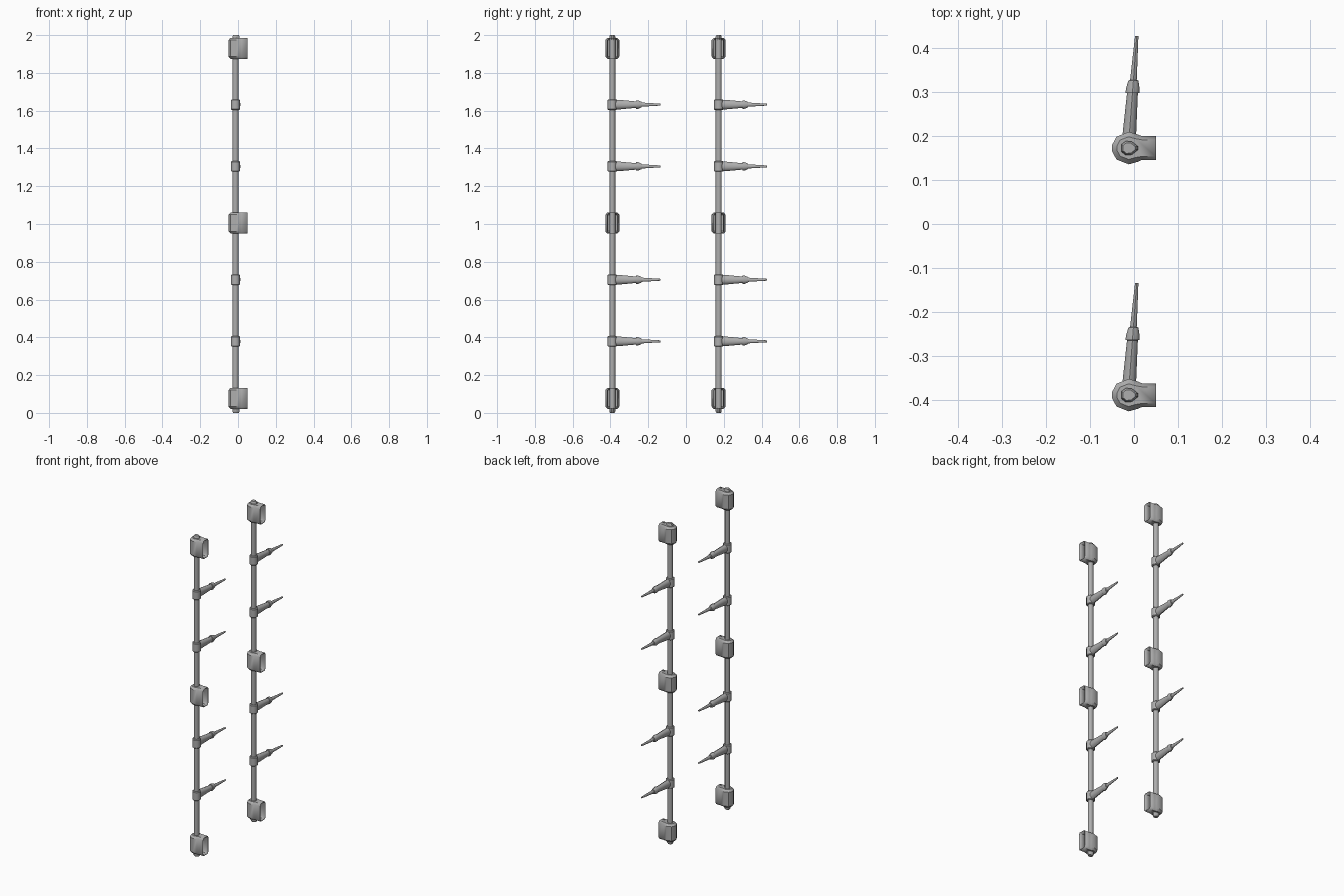
import bpy, bmesh, math
from mathutils import Vector

if "Cube" in bpy.data.objects:
    bpy.data.objects.remove(bpy.data.objects["Cube"])

metal = bpy.data.materials.new("grey metal")
metal.use_nodes = True
GREY = (0.42, 0.42, 0.42, 1)
metal.diffuse_color = GREY
metal.node_tree.nodes["Principled BSDF"].inputs["Base Color"].default_value = GREY

POLE_X = -0.013
POLE_YS = {"front": -0.39, "back": 0.173}


def loft(name, rings, smooth=40, open_side=False):
    """Skin a list of point rings, capping both ends."""
    bm = bmesh.new()
    loops = [[bm.verts.new(p) for p in ring] for ring in rings]
    n = len(loops[0])
    for a, b in zip(loops, loops[1:]):
        for i in range(n):
            j = (i + 1) % n
            # the last span of an open shell is its mouth
            if open_side and i == n - 1:
                continue
            bm.faces.new((a[i], a[j], b[j], b[i]))
    bm.faces.new(loops[0][::-1])
    bm.faces.new(loops[-1])
    bmesh.ops.recalc_face_normals(bm, faces=bm.faces)
    mesh = bpy.data.meshes.new(name)
    bm.to_mesh(mesh)
    bm.free()
    mesh.materials.append(metal)
    obj = bpy.data.objects.new(name, mesh)
    bpy.context.collection.objects.link(obj)
    bpy.ops.object.select_all(action="DESELECT")
    obj.select_set(True)
    bpy.context.view_layer.objects.active = obj
    bpy.ops.object.shade_smooth_by_angle(angle=math.radians(smooth))
    return obj


def circle(n, start=0.5):
    return [(math.cos(math.tau * (i + start) / n), math.sin(math.tau * (i + start) / n)) for i in range(n)]


def upright(name, y, sections, n=10):
    """Vertical turned part from (z, radius) sections."""
    return loft(name, [[(POLE_X + r * c, y + r * s, z) for c, s in circle(n)] for z, r in sections])


def peg(name, y, z):
    """Leaning, stepped peg from (distance, half width, half height) sections."""
    sections = [(0.0, 0.017, 0.027), (0.04, 0.016, 0.025), (0.125, 0.013, 0.017),
                (0.126, 0.017, 0.022), (0.137, 0.016, 0.022), (0.154, 0.012, 0.015),
                (0.155, 0.008, 0.011), (0.256, 0.004, 0.005)]
    rings = [[(POLE_X + 0.075 * d + w * c, y + d, z + h * s) for c, s in circle(10)]
             for d, w, h in sections]
    return loft(name, rings)


# Plan of the hollow bracket: round back, narrower mouth towards +x
HALF_PLAN = [(0.063, 0.027), (0.031, 0.027), (0.022, 0.031), (0.001, 0.037), (-0.027, 0.026), (-0.037, 0.007)]
PLAN = HALF_PLAN + [(x, -y) for x, y in reversed(HALF_PLAN)]


def bracket(name, y, z):
    half = 0.056
    rings = []
    for dz, inset in ((-half, 0.7), (0.012 - half, 1), (half - 0.012, 1), (half, 0.7)):
        rings.append([(POLE_X + px * (inset if px < 0.03 else 1), y + py * inset, z + dz) for px, py in PLAN])
    obj = loft(name, rings, open_side=True)
    wall = obj.modifiers.new("wall", "SOLIDIFY")
    wall.thickness = 0.003
    return obj


# Rounded nub at each pole end, pointed slightly towards the mouth
NUB = [(0.022, 0.004), (0.008, 0.015), (-0.006, 0.016), (-0.016, 0.008)]
NUB += [(x, -y) for x, y in reversed(NUB)]


def nub(name, y, inner, outer):
    rings = [[(POLE_X + px * k, y + py * k, z) for px, py in NUB]
             for z, k in ((inner, 1), (inner + (outer - inner) * 0.7, 1), (outer, 0.75))]
    return loft(name, rings)


for side, y in POLE_YS.items():
    upright(f"{side}_pole", y, [(0.01, 0.016), (1.99, 0.016)])
    nub(f"{side}_bottom_nub", y, 0.026, 0.0)
    nub(f"{side}_top_nub", y, 1.974, 2.0)
    for label, z in (("bottom", 0.077), ("middle", 1.005), ("top", 1.93)):
        bracket(f"{side}_{label}_bracket", y, z)
    for i, z in enumerate((0.379, 0.705, 1.305, 1.632)):
        upright(f"{side}_collar_{i + 1}", y, [(z - 0.028, 0.021), (z - 0.024, 0.025),
                                              (z + 0.024, 0.025), (z + 0.028, 0.021)])
        peg(f"{side}_peg_{i + 1}", y, z)
